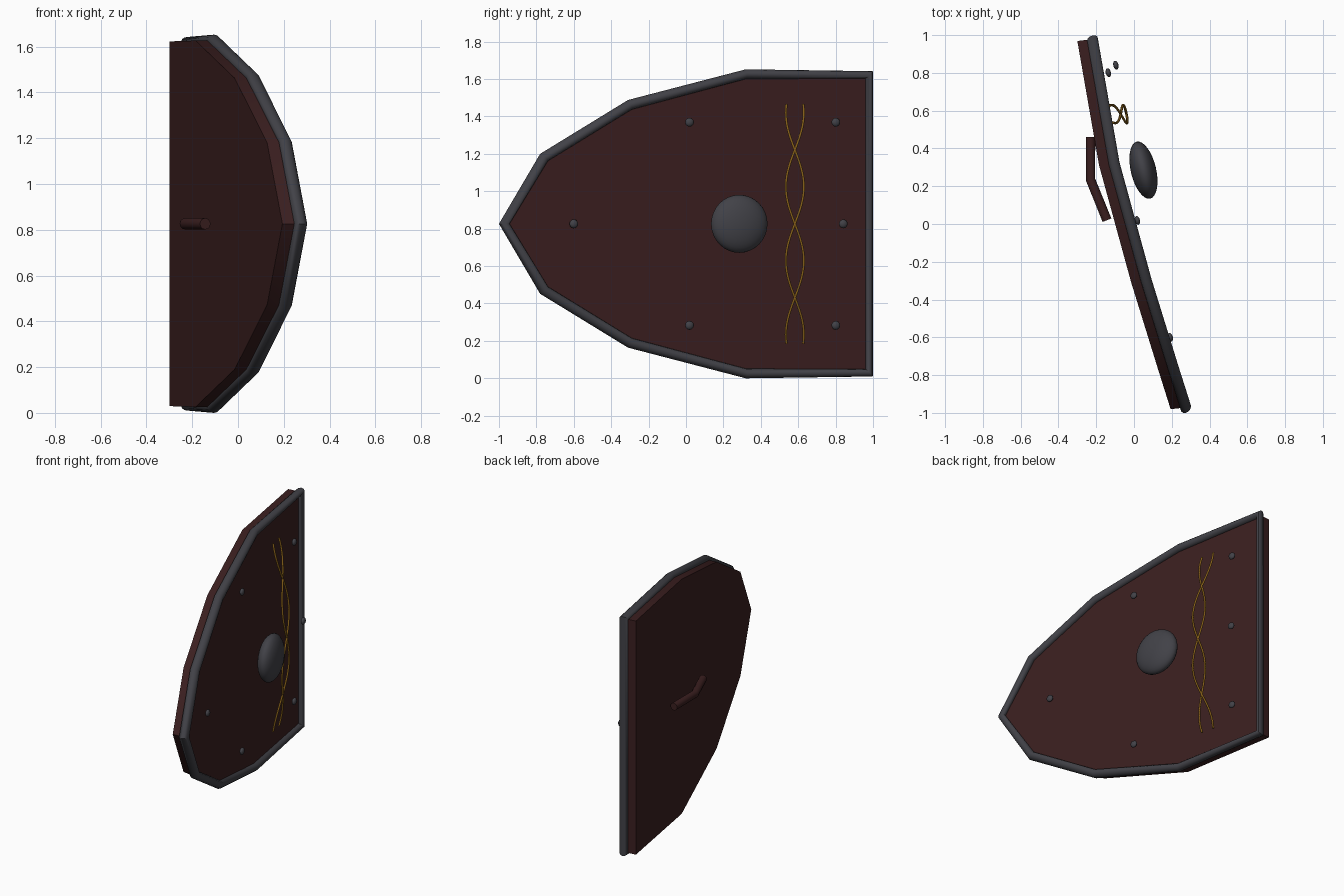
import bpy, bmesh, math
from mathutils import Vector, Matrix

if "Cube" in bpy.data.objects:
    bpy.data.objects.remove(bpy.data.objects["Cube"])

MID = 0.826          # height of the mirror plane
TILT = math.radians(13.5)


def material(name, rgb):
    m = bpy.data.materials.new(name)
    m.diffuse_color = (*rgb, 1)
    m.use_nodes = True
    m.node_tree.nodes["Principled BSDF"].inputs["Base Color"].default_value = m.diffuse_color
    return m


WOOD = material("dark_red_wood", (0.043, 0.0135, 0.0140))
METAL = material("dark_metal", (0.054, 0.054, 0.064))
GOLD = material("gold_thread", (0.24, 0.115, 0.010))


def finish(bm, name, mat, angle=35):
    bmesh.ops.recalc_face_normals(bm, faces=bm.faces)
    me = bpy.data.meshes.new(name)
    bm.to_mesh(me)
    bm.free()
    ob = bpy.data.objects.new(name, me)
    bpy.context.collection.objects.link(ob)
    me.materials.append(mat)
    bpy.ops.object.select_all(action='DESELECT')
    ob.select_set(True)
    bpy.context.view_layer.objects.active = ob
    bpy.ops.object.shade_smooth_by_angle(angle=math.radians(angle))
    return ob


def skin(bm, rings, closed=False):
    """Bridge rings of points into a tube, capped unless closed."""
    vs = [[bm.verts.new(p) for p in r] for r in rings]
    n = len(vs[0])
    pairs = list(zip(vs, vs[1:])) + ([(vs[-1], vs[0])] if closed else [])
    for a, b in pairs:
        for i in range(n):
            j = (i + 1) % n
            bm.faces.new((a[i], a[j], b[j], b[i]))
    if not closed:
        bm.faces.new(vs[0])
        bm.faces.new(vs[-1])


def tube(bm, pts, radius, sides):
    """Round tube along a path with mitred bends."""
    rings = []
    for i, p in enumerate(pts):
        d0 = (p - pts[max(i - 1, 0)]).normalized()
        d1 = (pts[min(i + 1, len(pts) - 1)] - p).normalized()
        t = (d0 + d1).normalized()
        ref = Vector((1, 0, 0)) if abs(t.z) > 0.6 else Vector((0, 0, 1))
        u = (ref - t * ref.dot(t)).normalized()
        v = t.cross(u)
        rings.append([p + radius * (u * math.cos(a) + v * math.sin(a))
                      for a in (2 * math.pi * k / sides for k in range(sides))])
    skin(bm, rings)


# Outline of the upper half: rim centre x, outer (y, z), inner (y, z)
HALF = [(-0.22, (0.998, 1.642), (0.958, 1.603)),
        (-0.105, (0.32, 1.652), (0.32, 1.600)),
        (0.065, (-0.31, 1.488), (-0.290, 1.437)),
        (0.207, (-0.78, 1.20), (-0.738, 1.162)),
        (0.274, (-1.0, MID), (-0.943, MID))]


def low(p):
    return (p[0], 2 * MID - p[1])


LOOP = HALF + [(x, low(o), low(i)) for x, o, i in reversed(HALF[:-1])]

# Board: slab with one many-sided face on the front and one on the back
bm = bmesh.new()
normal = Vector((math.cos(TILT), math.sin(TILT), 0))
layers = []
for offset in (Vector((0, 0, 0)), Vector((-0.080, -0.009, 0))):
    layer = []
    for x, o, i in LOOP:
        c = Vector((x, (o[0] + i[0]) / 2, (o[1] + i[1]) / 2))
        layer.append(bm.verts.new(c + offset))
    bm.faces.new(layer)
    layers.append(layer)
front, back = layers
for k in range(9):
    j = (k + 1) % 9
    bm.faces.new((front[k], front[j], back[j], back[k]))
finish(bm, "board", WOOD, 30)

# Rim: rounded bar swept around the board edge
bm = bmesh.new()
rings = []
for x, o, i in LOOP:
    po, pi_ = Vector((x, *o)), Vector((x, *i))
    c, r = (po + pi_) / 2, (po - pi_) / 2
    rings.append([c + r * math.cos(a) + normal * 0.029 * math.sin(a)
                  for a in (2 * math.pi * k / 12 for k in range(12))])
skin(bm, rings, closed=True)
finish(bm, "rim", METAL, 40)


def dome(name, pos, radius, depth, seg):
    """Flattened ball facing the front of the board."""
    bm = bmesh.new()
    m = (Matrix.Translation(pos) @ Matrix.Rotation(TILT, 4, 'Z')
         @ Matrix.Diagonal((depth, radius, radius, 1))
         @ Matrix.Rotation(math.pi / 2, 4, 'Y'))
    bmesh.ops.create_uvsphere(bm, u_segments=seg, v_segments=seg // 2,
                              radius=1, matrix=m)
    finish(bm, name, METAL, 60)


# Central boss and studs
dome("boss", (0.05, 0.285, MID), 0.155, 0.067, 32)
studs = [(0.192, -0.60, MID), (-0.096, 0.841, MID)]
for s in (1, -1):
    studs += [(0.018, 0.019, MID + s * 0.543), (-0.136, 0.801, MID + s * 0.543)]
for n, p in enumerate(studs):
    dome(f"stud_{n + 1}", p, 0.024, 0.014, 12)

# Grip on the back
bm = bmesh.new()
tube(bm, [Vector((-0.23, 0.46, MID)), Vector((-0.23, 0.235, MID)),
          Vector((-0.143, 0.02, MID))], 0.025, 12)
finish(bm, "grip", WOOD, 40)

# Pair of crossing gold threads, bowed outward at mid height
for name, s in (("thread_left", 1), ("thread_right", -1)):
    pts = []
    for k in range(81):
        h = -0.64 + 1.28 * k / 80
        dy = s * 0.048 * math.sin(math.pi * h / 0.395)
        pts.append(Vector((-0.04 - 0.08 * (h / 0.64) ** 2 - 0.2 * dy,
                           0.582 + dy, MID + h)))
    bm = bmesh.new()
    tube(bm, pts, 0.007, 6)
    finish(bm, name, GOLD, 70)
